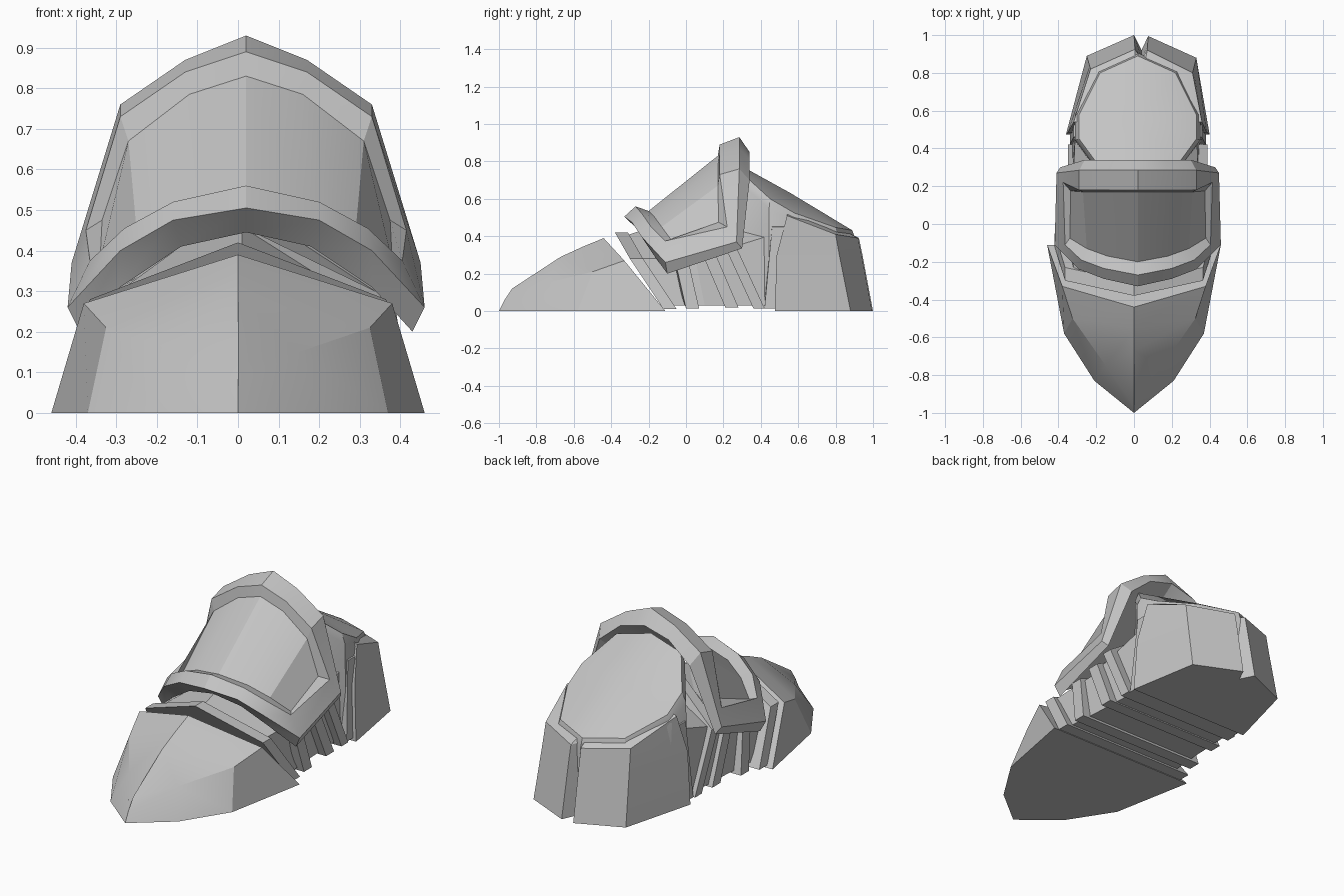
import bpy, bmesh, math

if "Cube" in bpy.data.objects:
    bpy.data.objects.remove(bpy.data.objects["Cube"])

metal = bpy.data.materials.new("grey_metal")
metal.diffuse_color = (0.55, 0.55, 0.55, 1)
metal.use_nodes = True
metal.node_tree.nodes["Principled BSDF"].inputs["Base Color"].default_value = metal.diffuse_color
CX = 0.02  # centre line of the shin guard, ankle and heel


def make(name, verts, faces, smooth=None):
    me = bpy.data.meshes.new(name)
    me.from_pydata(verts, [], faces)
    bm = bmesh.new()
    bm.from_mesh(me)
    bmesh.ops.remove_doubles(bm, verts=bm.verts, dist=0.0005)
    bmesh.ops.recalc_face_normals(bm, faces=bm.faces)
    bm.to_mesh(me)
    bm.free()
    me.materials.append(metal)
    ob = bpy.data.objects.new(name, me)
    bpy.context.collection.objects.link(ob)
    if smooth:
        bpy.ops.object.select_all(action='DESELECT')
        ob.select_set(True)
        bpy.context.view_layer.objects.active = ob
        bpy.ops.object.shade_smooth_by_angle(angle=math.radians(smooth))
    return ob


def bridge(a, b, n, closed=True):
    """Quads between two rows of n vertices starting at a and b."""
    return [(a + i, a + (i + 1) % n, b + (i + 1) % n, b + i)
            for i in range(n if closed else n - 1)]


def both_sides(half, cx=0.0):
    """Mirror a half row that runs from the left edge to the centre."""
    left = [(cx - x, y, z) for x, y, z in half]
    right = [(cx + x, y, z) for x, y, z in half[-2::-1]]
    return left + right


# Toe cap: pointed shell lofted from base / shoulder / ridge rows
rows = [
    [(0, -1, 0), (0, -0.97, 0.06), (0, -0.93, 0.12)],
    [(0.21, -0.83, 0), (0.15, -0.75, 0.15), (0, -0.67, 0.29)],
    [(0.37, -0.58, 0), (0.325, -0.50, 0.21), (0, -0.55, 0.345)],
    [(0.46, -0.11, 0), (0.38, -0.33, 0.27), (0, -0.44, 0.39)],
]
verts = [p for r in rows for p in both_sides(r)]
faces = [f for k in range(3) for f in bridge(5 * k, 5 * k + 5, 5, False)]
faces += [(15, 16, 17, 18, 19)]
faces += [(5 * k, 5 * k + 5, 5 * k + 9, 5 * k + 4) for k in range(3)]
make("toe_cap", verts, faces, 24)


# Overlapping foot bands: leaning arched slabs
def band(name, half, depth, cx):
    front = both_sides(half, cx)
    n = len(front)
    back = [(x, y + depth, z) for x, y, z in front]
    make(name, front + back, bridge(0, n, n) +
         [tuple(range(n)), tuple(range(n, 2 * n))])


band("toe_band", [(0.42, -0.12, 0.01), (0.365, -0.30, 0.28), (0, -0.38, 0.42)], 0.07, 0)
band("foot_band_1", [(0.40, 0.0, 0.015), (0.37, -0.06, 0.28), (0, -0.16, 0.46)], 0.07, 0.01)
band("foot_band_2", [(0.38, 0.21, 0.02), (0.37, 0.09, 0.30), (0, 0.0, 0.52)], 0.07, CX)
band("foot_band_3", [(0.37, 0.36, 0.015), (0.37, 0.21, 0.34), (0, 0.12, 0.60)], 0.06, CX)
band("ankle_band", [(0.36, 0.42, 0.015), (0.34, 0.46, 0.45), (0, 0.45, 0.55)], 0.07, CX)

# Inner foot filling the gaps between the bands
rows = [
    [(0.37, -0.12, 0.03), (0.33, -0.27, 0.28), (0, -0.33, 0.40)],
    [(0.35, 0.10, 0.03), (0.34, 0.05, 0.28), (0, 0.02, 0.52)],
    [(0.33, 0.52, 0.03), (0.32, 0.50, 0.42), (0, 0.50, 0.58)],
]
verts = [p for r in rows for p in both_sides(r, 0.01)]
faces = bridge(0, 5, 5) + bridge(5, 10, 5) + [(0, 1, 2, 3, 4), (10, 11, 12, 13, 14)]
make("inner_foot", verts, faces)

# Ankle: domed, back-sloping top on upright sides
half = [(0.0, 0.89), (0.20, 0.80), (0.31, 0.58), (0.31, 0.45), (0.20, 0.30), (0.0, 0.28)]
outline = half + [(-x, y) for x, y in half[-2:0:-1]]
n = len(outline)


def slope(x, y):
    return 0.75 - 0.58 * (y - 0.34) - 0.9 * x * x


top = [(CX + x, y, slope(x, y)) for x, y in outline]
rim = [(CX + x * 1.07, 0.56 + (y - 0.56) * 1.05, slope(x, y) - 0.05) for x, y in outline]
low = [(CX + x * 1.1, 0.56 + (y - 0.56) * 1.05, 0.05) for x, y in outline]
verts = top + rim + low + [(CX, 0.56, 0.63)]
faces = bridge(0, n, n) + bridge(n, 2 * n, n) + [tuple(range(2 * n, 3 * n))]
faces += [(i, (i + 1) % n, 3 * n) for i in range(n)]
make("ankle", verts, faces, 30)

# Heel cup: tapered wall with a groove at the back
base = [(-0.36, 0.475), (-0.25, 0.89), (0.0, 1.0), (0.04, 0.92), (0.075, 0.995),
        (0.33, 0.88), (0.40, 0.475)]
edge = [(-0.32, 0.54, 0.51), (-0.23, 0.82, 0.41), (0.005, 0.925, 0.39), (0.04, 0.87, 0.395),
        (0.07, 0.92, 0.39), (0.31, 0.80, 0.41), (0.36, 0.54, 0.51)]
mid = [(-0.35, 0.485, 0.30)] + [
    (b[0] * .25 + e[0] * .75, b[1] * .25 + e[1] * .75, 0.30)
    for b, e in zip(base[1:-1], edge[1:-1])] + [(0.385, 0.485, 0.30)]
lip = [(CX + (x - CX) * 0.8, 0.56 + (y - 0.56) * 0.85, z + 0.03) for x, y, z in edge]
verts = [(x, y, 0) for x, y in base] + mid + edge + lip
faces = bridge(0, 7, 7) + bridge(7, 14, 7) + bridge(14, 21, 7)
faces += [tuple(range(7)), tuple(range(21, 28))]
make("heel_cup", verts, faces, 20)

# Shin guard: arched panel inside a thick raised rim, four loops outward
loops = [
    [(0, .17, .83), (.14, .17, .785), (.29, .17, .67), (.355, .175, .475),
     (.36, -.075, .375), (.27, -.13, .45), (.16, -.17, .505), (0, -.20, .535)],
    [(0, .18, .89), (.15, .18, .84), (.31, .18, .73), (.395, .22, .45),
     (.385, -.11, .375), (.30, -.19, .455), (.18, -.235, .52), (0, -.27, .56)],
    [(0, .285, .93), (.15, .285, .87), (.31, .285, .76), (.43, .27, .37),
     (.44, -.11, .26), (.31, -.24, .40), (.18, -.29, .475), (0, -.33, .505)],
    [(0, .34, .85), (.15, .34, .81), (.28, .34, .70), (.41, .30, .335),
     (.41, -.10, .20), (.31, -.18, .31), (.16, -.23, .41), (0, -.25, .445)],
]
verts = []
for lp in loops:
    verts += [(CX + x, y, z) for x, y, z in lp]
    verts += [(CX - x, y, z) for x, y, z in lp[-2:0:-1]]
n = 14
faces = [f for k in range(3) for f in bridge(n * k, n * k + n, n)]
for o in (0, 3 * n):  # front panel and hidden underside
    for i in range(3):
        faces.append((o + i, o + i + 1, o + 6 - i, o + 7 - i))
        a, b = (n - i) % n, n - i - 1
        faces.append((o + a, o + b, o + 8 + i, o + 7 + i))
make("shin_guard", verts, faces, 26)
